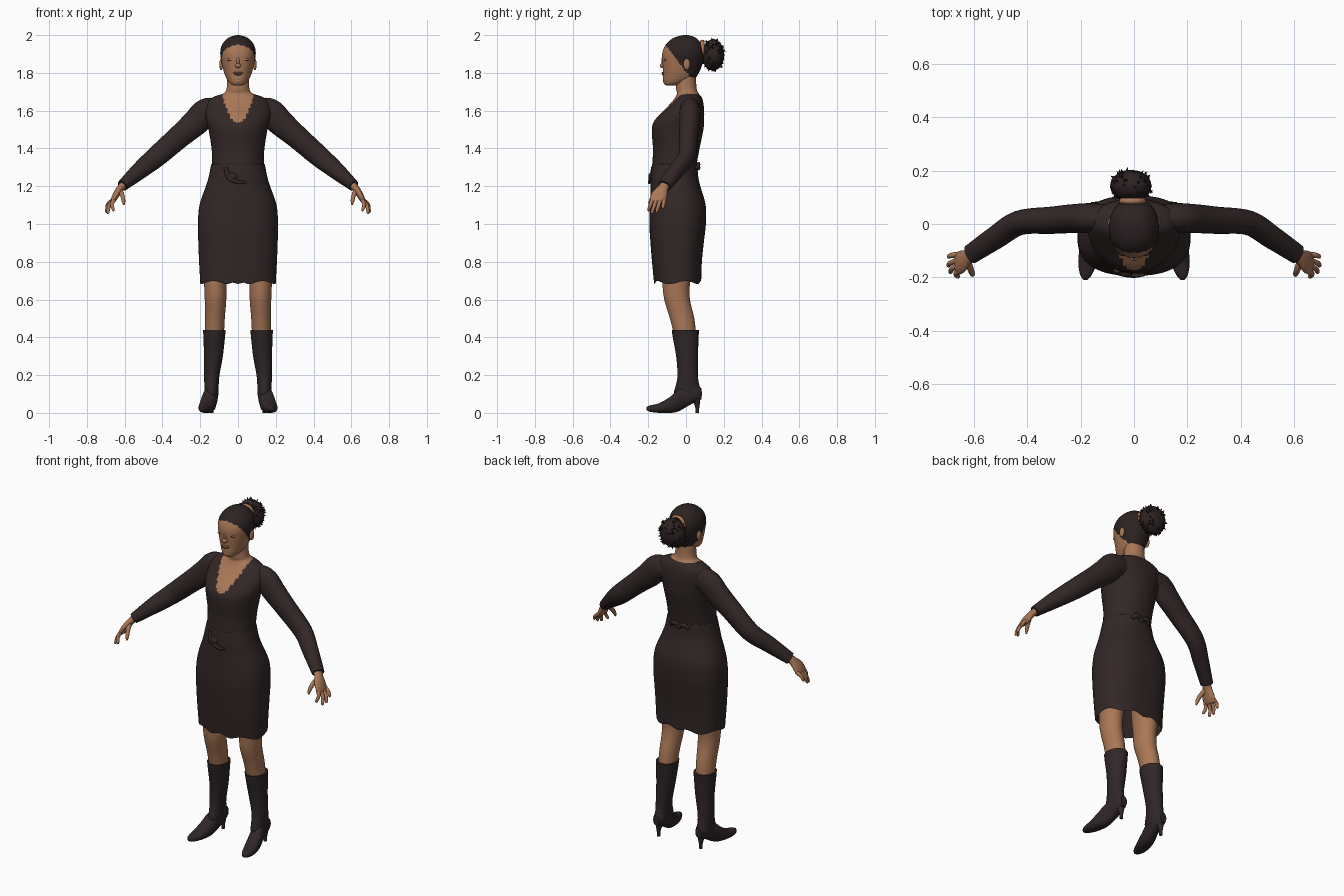
import bpy, bmesh, math, random
from mathutils import Vector, Matrix

if "Cube" in bpy.data.objects:
    bpy.data.objects.remove(bpy.data.objects["Cube"])

random.seed(4)


def material(name, rgb):
    m = bpy.data.materials.new(name)
    m.diffuse_color = (*rgb, 1)
    m.use_nodes = True
    m.node_tree.nodes["Principled BSDF"].inputs["Base Color"].default_value = m.diffuse_color
    return m


SKIN = material("skin", (0.40, 0.185, 0.093))
LIP = material("lip", (0.32, 0.125, 0.075))
DRESS = material("dress_cloth", (0.032, 0.020, 0.020))
SEAM = material("seam_cloth", (0.020, 0.012, 0.012))
HAIR = material("hair", (0.026, 0.016, 0.016))
BOOT = material("boot_leather", (0.028, 0.019, 0.020))


def finish(name, bm, mats, rule=None, angle=50):
    bmesh.ops.recalc_face_normals(bm, faces=bm.faces)
    if rule:
        for f in bm.faces:
            f.material_index = rule(f.calc_center_median())
    me = bpy.data.meshes.new(name)
    bm.to_mesh(me)
    bm.free()
    for m in mats:
        me.materials.append(m)
    ob = bpy.data.objects.new(name, me)
    bpy.context.collection.objects.link(ob)
    bpy.context.view_layer.objects.active = ob
    ob.select_set(True)
    bpy.ops.object.shade_smooth_by_angle(angle=math.radians(angle))
    ob.select_set(False)
    return ob


def smooth_rows(rows, steps):
    """Spline interpolation through the given rows."""
    out = []
    for i in range(len(rows) - 1):
        p = [rows[max(0, min(len(rows) - 1, i + k))] for k in (-1, 0, 1, 2)]
        for s in range(steps):
            t = s / steps
            out.append([0.5 * (2 * b + (c - a) * t + (2 * a - 5 * b + 4 * c - d) * t * t
                               + (3 * b - a - 3 * c + d) * t ** 3) for a, b, c, d in zip(*p)])
    return out + [list(rows[-1])]


def skin_rings(bm, rings, cap_start, cap_end):
    vs = [[bm.verts.new(p) for p in r] for r in rings]
    n = len(vs[0])
    for a, b in zip(vs, vs[1:]):
        for j in range(n):
            bm.faces.new((a[j], a[(j + 1) % n], b[(j + 1) % n], b[j]))
    if cap_start:
        bm.faces.new(vs[0])
    if cap_end:
        bm.faces.new(vs[-1])


def loft(name, rows, mats, axis="z", sides=32, steps=4, power=2.0, caps=(True, True),
         rule=None, warp=None):
    """Rows are (position on axis, centre x, half width, low, high)."""
    rings = []
    for t, cx, rx, lo, hi in smooth_rows(rows, steps):
        ring = []
        for j in range(sides):
            a = 2 * math.pi * j / sides
            c, s = math.cos(a), math.sin(a)
            n = power(t) if callable(power) else power
            u = cx + rx * math.copysign(abs(c) ** (2 / n), c)
            v = (lo + hi) / 2 + (hi - lo) / 2 * math.copysign(abs(s) ** (2 / n), s)
            p = Vector((u, v, t)) if axis == "z" else Vector((u, t, v))
            ring.append(warp(p) if warp else p)
        rings.append(ring)
    bm = bmesh.new()
    skin_rings(bm, rings, *caps)
    return finish(name, bm, mats, rule)


def tube(name, rows, mat, sides=20, steps=4):
    """Rows are (x, y, z, radius along depth, radius across)."""
    rows = smooth_rows(rows, steps)
    pts = [Vector(r[:3]) for r in rows]
    rings = []
    for i, r in enumerate(rows):
        d = (pts[min(i + 1, len(pts) - 1)] - pts[max(i - 1, 0)]).normalized()
        side = Vector((0, 1, 0)) - d * d.y
        if side.length < 0.1:
            side = Vector((1, 0, 0)) - d * d.x
        side.normalize()
        up = d.cross(side)
        rings.append([pts[i] + side * r[3] * math.cos(a) + up * r[4] * math.sin(a)
                      for a in (2 * math.pi * j / sides for j in range(sides))])
    bm = bmesh.new()
    skin_rings(bm, rings, True, True)
    return finish(name, bm, [mat])


def ball(name, loc, radii, mat):
    bm = bmesh.new()
    bmesh.ops.create_uvsphere(bm, u_segments=20, v_segments=12, radius=1,
                              matrix=Matrix.Translation(loc) @ Matrix.Diagonal((*radii, 1)))
    return finish(name, bm, [mat])


# Dress body, open at the hem, with a neckline running up into the neck
def neckline(c):
    if c.z > 1.69:
        return 1
    if c.z > 1.535 and c.y < 0 and abs(c.x) < 0.08 * math.sqrt((c.z - 1.535) / 0.135):
        return 1
    return 2 if 1.313 < c.z < 1.321 else 0


def hem_wave(p):
    if p.z < 0.8:
        a = math.atan2(p.y + 0.045, p.x)
        p.z += 0.008 * math.sin(7 * a) * (0.8 - p.z) / 0.11
    return p


body = [(0.69, 0, .200, -.170, .080), (0.80, 0, .206, -.180, .084), (0.90, 0, .210, -.188, .094),
        (1.00, 0, .212, -.194, .105), (1.10, 0, .204, -.191, .104), (1.20, 0, .170, -.187, .076),
        (1.25, 0, .155, -.187, .065), (1.31, 0, .143, -.181, .060), (1.324, 0, .138, -.178, .058),
        (1.40, 0, .140, -.175, .072), (1.50, 0, .156, -.181, .092), (1.55, 0, .168, -.165, .096),
        (1.60, 0, .174, -.118, .096), (1.65, 0, .160, -.072, .090), (1.675, 0, .125, -.054, .080),
        (1.692, 0, .076, -.048, .066), (1.72, 0, .060, -.052, .056), (1.80, 0, .056, -.050, .052)]
loft("dress_and_neck", body, [DRESS, SKIN, SEAM], sides=80, steps=7, caps=(False, True),
     power=lambda z: 2.05 + 0.45 * max(0, min(1, (1.3 - z) / 0.3)), rule=neckline, warp=hem_wave)

# Sash drape and knots
tube("front_sash", [(-.065, -.172, 1.30, .012, .012), (-.05, -.186, 1.245, .009, .012),
                    (0, -.194, 1.222, .008, .010), (.04, -.190, 1.222, .005, .006)], DRESS, 10)
ball("front_knot", (-.03, -.185, 1.25), (.025, .014, .024), DRESS)
for s in (-1, 1):
    tube("back_bow", [(0, .06, 1.30, .008, .008), (s * .035, .066, 1.315, .010, .014),
                      (s * .06, .055, 1.29, .006, .008)], DRESS, 10)
ball("back_knot", (0, .064, 1.298), (.014, .012, .014), DRESS)


# Head with a painted hairline
def hairline(c):
    limit = max(1.765, 1.95 - 1.3 * (max(c.y, -.11) + .11))
    return 1 if c.z > limit else 0


head = [(1.734, 0, .022, -.105, -.055), (1.742, 0, .040, -.115, -.020), (1.765, 0, .058, -.121, .040),
        (1.80, 0, .073, -.121, .068), (1.85, 0, .086, -.125, .088), (1.90, 0, .094, -.126, .097),
        (1.94, 0, .088, -.113, .090), (1.97, 0, .069, -.088, .070), (1.99, 0, .042, -.055, .044),
        (2.0, 0, .008, -.012, .010)]
loft("head", head, [SKIN, HAIR], sides=64, steps=7, rule=hairline, power=2.1)
ball("nose", (0, -.125, 1.838), (.016, .014, .012), SKIN)
ball("nose_bridge", (0, -.119, 1.862), (.009, .012, .030), SKIN)
ball("upper_lip", (0, -.120, 1.801), (.026, .009, .005), LIP)
ball("lower_lip", (0, -.120, 1.793), (.021, .009, .006), LIP)
ball("chin", (0, -.105, 1.757), (.022, .017, .018), SKIN)
for s in (-1, 1):
    ball("eyelid", (s * .038, -.108, 1.870), (.018, .009, .008), SKIN)
    ball("lashes", (s * .038, -.114, 1.867), (.017, .006, .002), HAIR)
    ball("ear", (s * .089, .004, 1.845), (.010, .018, .030), SKIN)

# Hair bun with loose tufts and a tie
bun_c, bun_r = Vector((-.012, .143, 1.895)), Vector((.078, .060, .083))
ball("hair_bun", bun_c, bun_r, HAIR)
bm = bmesh.new()
for i in range(90):
    d = Vector((random.uniform(-1, 1), random.uniform(-.7, 1), random.uniform(-1, 1))).normalized()
    lean = (d + Vector([random.uniform(-.5, .5) for _ in range(3)])).normalized()
    pos = bun_c + Vector(a * b for a, b in zip(d, bun_r)) * 0.98
    bmesh.ops.create_cone(bm, segments=5, radius1=.011, radius2=0, depth=.030, cap_ends=True,
                          matrix=Matrix.Translation(pos) @ lean.to_track_quat("Z", "Y").to_matrix().to_4x4())
finish("bun_tufts", bm, [HAIR], angle=20)
bm = bmesh.new()
tie = []
for i in range(33):
    a = 2 * math.pi * i / 32
    o = Vector((math.cos(a), 0, math.sin(a)))
    tie.append([Vector((-.005, .086, 1.925)) + o * (.042 + .009 * math.cos(b))
                + Vector((0, .011 * math.sin(b), 0)) for b in (k * math.pi / 4 for k in range(8))])
skin_rings(bm, tie, False, False)
finish("hair_tie", bm, [SKIN])

for s, tag in ((-1, "right"), (1, "left")):
    # Sleeve
    tube(tag + "_sleeve", [(s * .09, .022, 1.600, .050, .060), (s * .165, .022, 1.592, .056, .074),
                           (s * .23, .020, 1.532, .054, .070), (s * .31, .014, 1.463, .051, .062),
                           (s * .43, .004, 1.358, .046, .056), (s * .52, -.052, 1.283, .043, .046),
                           (s * .612, -.113, 1.203, .038, .030)], DRESS, 28, 6)
    # Palm, fingers and thumb
    tube(tag + "_palm", [(s * .595, -.103, 1.217, .026, .020), (s * .622, -.122, 1.190, .028, .019),
                         (s * .645, -.140, 1.155, .042, .018), (s * .662, -.150, 1.122, .042, .013),
                         (s * .666, -.152, 1.112, .030, .007)], SKIN)
    for k, tip in enumerate(((.660, -.197, 1.068), (.688, -.180, 1.054),
                             (.696, -.155, 1.060), (.694, -.122, 1.082))):
        base = Vector((.655, -.177 + .021 * k, 1.132))
        tip = Vector(tip)
        mid = (base + tip) / 2 + Vector((.010, 0, .004))
        tube(tag + "_finger", [(s * base.x, base.y, base.z, .011, .011), (s * mid.x, mid.y, mid.z, .010, .010),
                               (s * tip.x, tip.y, tip.z + .008, .008, .008),
                               (s * tip.x, tip.y, tip.z, .003, .003)], SKIN, 10)
    tube(tag + "_thumb", [(s * .625, -.135, 1.180, .014, .014), (s * .613, -.168, 1.153, .012, .012),
                          (s * .606, -.187, 1.122, .010, .010), (s * .604, -.193, 1.102, .004, .004)], SKIN, 10)
    # Leg
    loft(tag + "_leg", [(.40, s * .125, .050, -.060, .055), (.50, s * .122, .052, -.085, .044),
                        (.60, s * .119, .057, -.115, .021), (.69, s * .120, .060, -.125, .022),
                        (.85, s * .115, .075, -.130, .050), (1.0, s * .108, .085, -.120, .060)], [SKIN])
    # Boot shaft, foot and heel
    loft(tag + "_boot_shaft", [(.08, s * .140, .034, -.060, .082), (.11, s * .140, .037, -.064, .084),
                               (.15, s * .140, .038, -.053, .070), (.20, s * .139, .041, -.045, .063),
                               (.30, s * .130, .050, -.052, .063), (.40, s * .126, .057, -.070, .067),
                               (.438, s * .125, .060, -.075, .068)], [BOOT])
    loft(tag + "_boot_foot", [(-.210, s * .182, .006, .016, .030), (-.190, s * .180, .022, .006, .040),
                              (-.140, s * .172, .037, .000, .052), (-.080, s * .160, .042, .000, .088),
                              (-.040, s * .152, .039, .008, .125), (.000, s * .143, .036, .030, .145),
                              (.050, s * .140, .034, .058, .148), (.083, s * .140, .020, .072, .130)],
         [BOOT], axis="y", power=2.3)
    tube(tag + "_boot_heel", [(s * .14, .050, .085, .028, .026), (s * .14, .058, .050, .016, .015),
                              (s * .14, .060, .025, .010, .010), (s * .14, .060, 0, .009, .009)], BOOT, 16)
